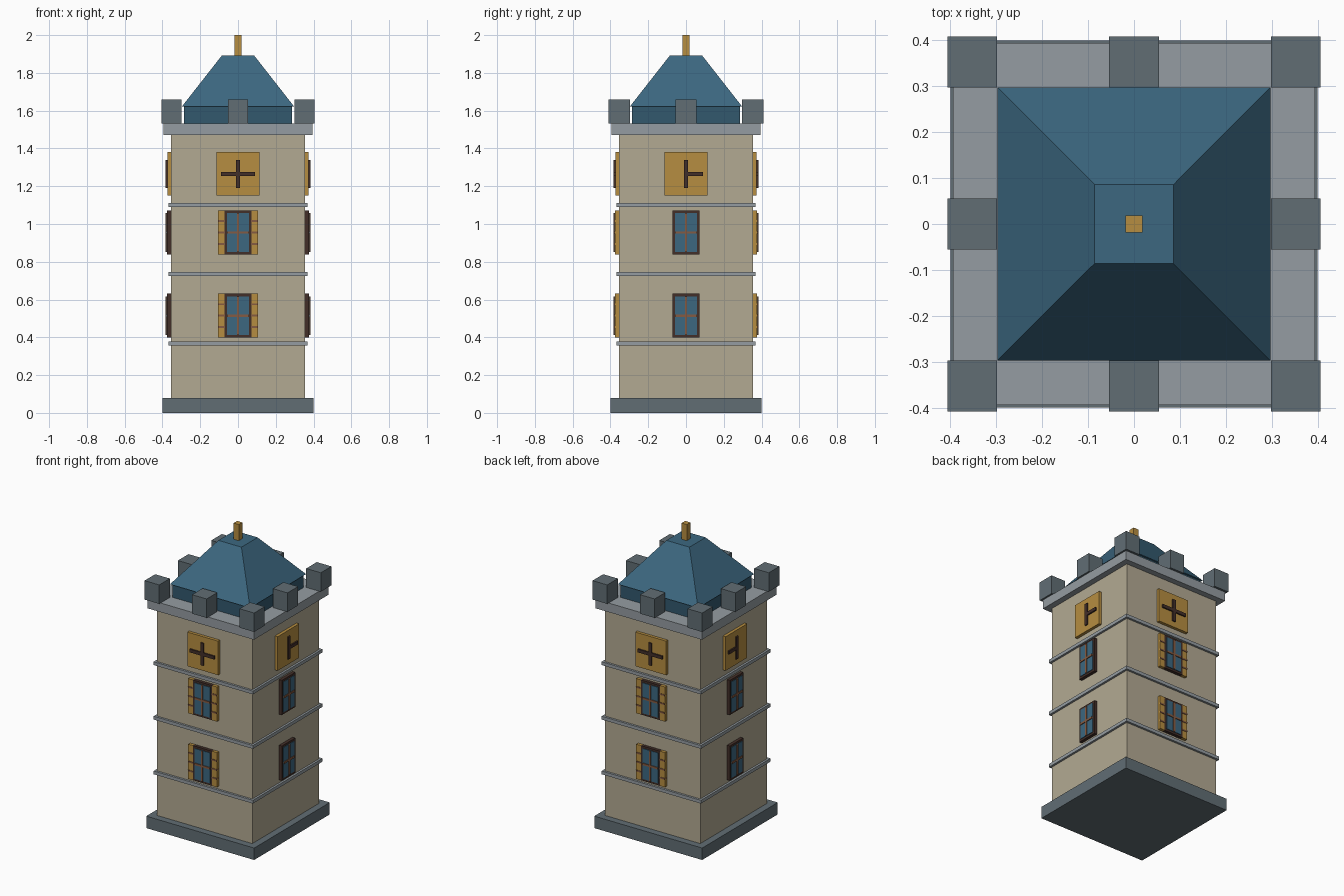
import bpy, bmesh
from math import pi
from mathutils import Matrix, Vector

if "Cube" in bpy.data.objects:
    bpy.data.objects.remove(bpy.data.objects["Cube"], do_unlink=True)


def material(name, rgb):
    m = bpy.data.materials.new(name)
    m.use_nodes = True
    m.diffuse_color = (*rgb, 1)
    m.node_tree.nodes["Principled BSDF"].inputs["Base Color"].default_value = (*rgb, 1)
    return m


STONE = material("beige stone", (0.45, 0.40, 0.29))
LIGHT = material("light grey stone", (0.30, 0.335, 0.36))
DARK = material("dark grey stone", (0.12, 0.155, 0.175))
BLUE = material("slate blue", (0.045, 0.137, 0.217))
DEEP = material("deep slate blue", (0.032, 0.098, 0.155))
GOLD = material("gold", (0.47, 0.27, 0.052))
WOOD = material("dark wood", (0.055, 0.028, 0.022))
BROWN = material("brown wood", (0.235, 0.105, 0.055))


def box(name, mat, x, y, z, turn=0.0, top=1.0):
    """Box from (low, high) ranges, turned about z; top scales its upper face."""
    bm = bmesh.new()
    bmesh.ops.create_cube(bm, size=1)
    for v in bm.verts:
        if v.co.z > 0:
            v.co.x *= top
            v.co.y *= top
        v.co = Vector([lo + (c + 0.5) * (hi - lo) for c, (lo, hi) in zip(v.co, (x, y, z))])
    bm.transform(Matrix.Rotation(turn, 4, "Z"))
    mesh = bpy.data.meshes.new(name)
    bm.to_mesh(mesh)
    bm.free()
    mesh.materials.append(mat)
    obj = bpy.data.objects.new(name, mesh)
    bpy.context.collection.objects.link(obj)
    return obj


def block(name, mat, half, z, top=1.0):
    return box(name, mat, (-half, half), (-half, half), z, top=top)


# Tower body, from plinth to cornice
block("plinth", DARK, 0.40, (0, 0.08))
block("tower_wall", STONE, 0.354, (0.08, 1.475))
for i, z in enumerate((0.368, 0.735, 1.10)):
    block(f"string_course_{i}", LIGHT, 0.368, (z - 0.011, z + 0.011))
block("cornice", LIGHT, 0.394, (1.472, 1.533))

# Battlements round the edge
for i in (-1, 0, 1):
    for j in (-1, 0, 1):
        if i or j:
            cx, cy = 0.352 * i, 0.353 * j
            box("merlon", DARK, (cx - 0.054, cx + 0.054), (cy - 0.056, cy + 0.056), (1.533, 1.66))

# Roof and finial
block("roof_drum", DEEP, 0.285, (1.533, 1.622))
block("roof", BLUE, 0.297, (1.622, 1.892), top=0.288)
block("finial", GOLD, 0.019, (1.892, 2.0))

WALL = 0.35


def plate(name, mat, turn, x, z, depth):
    """Plate on the wall that faces -y before turning."""
    box(name, mat, x, (-depth, -WALL), z, turn)


def window(zc, turn, shutters):
    def part(name, mat, w, h, depth, cx=0.0, dz=0.0):
        plate(name, mat, turn, (cx - w / 2, cx + w / 2), (zc + dz - h / 2, zc + dz + h / 2), depth)

    part("window_frame", WOOD, 0.142, 0.232, 0.375)
    part("window_glass", BLUE, 0.114, 0.204, 0.379)
    part("window_mullion", BROWN, 0.013, 0.204, 0.384)
    part("window_transom", BROWN, 0.114, 0.013, 0.384)
    if shutters:
        for side in (-1, 1):
            part("shutter", GOLD, 0.037, 0.232, 0.375, cx=side * 0.088)
            for dz in (-0.06, 0, 0.06):
                part("shutter_slat", BROWN, 0.037, 0.010, 0.378, cx=side * 0.088, dz=dz)


# Windows and clock faces on the four walls
for k in range(4):
    turn = k * pi / 2
    for zc in (0.515, 0.955):
        window(zc, turn, shutters=k % 2 == 0)
    plate("clock_face", GOLD, turn, (-0.114, 0.114), (1.152, 1.38), 0.374)
    plate("clock_upright_hand", WOOD, turn, (-0.011, 0.011), (1.19, 1.34), 0.383)
    # On the side walls the level hand only reaches towards the back
    reach = {0: (-0.09, 0.09), 1: (-0.011, 0.09), 2: (-0.09, 0.09), 3: (-0.09, 0.011)}[k]
    plate("clock_level_hand", WOOD, turn, reach, (1.254, 1.276), 0.383)
